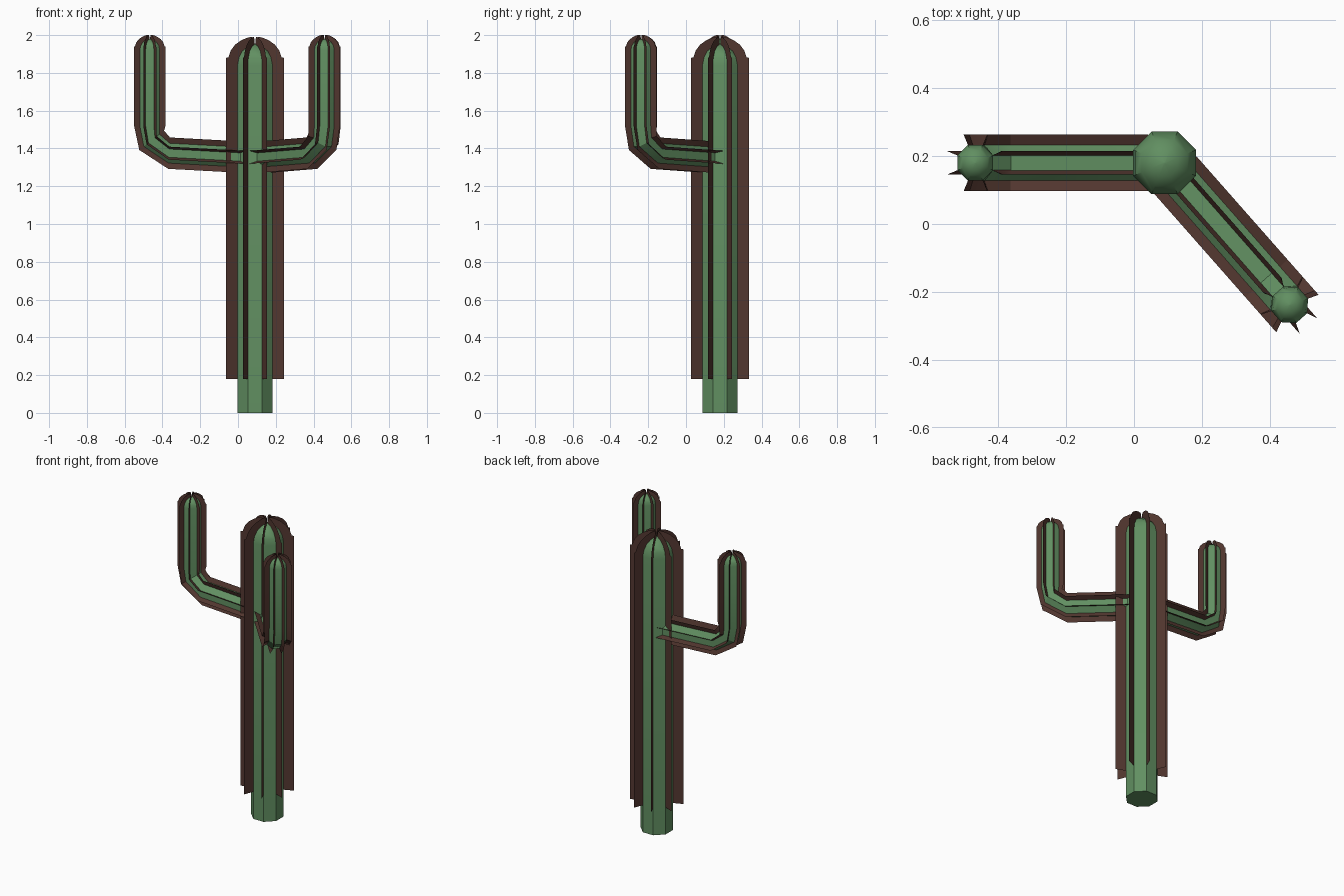
import bpy, bmesh, math
from mathutils import Vector

if "Cube" in bpy.data.objects:
    bpy.data.objects.remove(bpy.data.objects["Cube"])

CENTRE = Vector((0.09, 0.18, 0.0))
SIDES = 8


def material(name, rgb):
    m = bpy.data.materials.new(name)
    m.diffuse_color = (*rgb, 1.0)
    m.use_nodes = True
    m.node_tree.nodes["Principled BSDF"].inputs["Base Color"].default_value = m.diffuse_color
    return m


GREEN = material("cactus green", (0.12, 0.275, 0.12))
BROWN = material("rib brown", (0.085, 0.038, 0.029))


def point(heading, s, z, tilt, r, k):
    """Point k of an octagon ring placed s outwards along heading, at height z."""
    h, t = math.radians(heading), math.radians(tilt)
    a = 2 * math.pi * (k + 0.5) / SIDES
    out = Vector((math.cos(h), math.sin(h), 0))
    side = Vector((-math.sin(h), math.cos(h), 0))
    normal = -math.sin(t) * out + Vector((0, 0, math.cos(t)))
    return CENTRE + out * s + Vector((0, 0, z)) + r * (math.cos(a) * normal + math.sin(a) * side)


def finish(name, bm, mat, weld=True):
    if weld:
        bmesh.ops.recalc_face_normals(bm, faces=bm.faces)
    me = bpy.data.meshes.new(name)
    bm.to_mesh(me)
    bm.free()
    me.materials.append(mat)
    ob = bpy.data.objects.new(name, me)
    bpy.context.collection.objects.link(ob)
    bpy.context.view_layer.objects.active = ob
    ob.select_set(True)
    bpy.ops.object.shade_smooth_by_angle(angle=math.radians(32))
    ob.select_set(False)


def body(name, heading, rings):
    """Octagonal tube through rings of (s, z, tilt, radius), capped at both ends."""
    bm = bmesh.new()
    loops = [[bm.verts.new(point(heading, *ring, k)) for k in range(SIDES)] for ring in rings]
    for a, b in zip(loops, loops[1:]):
        for k in range(SIDES):
            j = (k + 1) % SIDES
            bm.faces.new((a[k], a[j], b[j], b[k]))
    bm.faces.new(loops[0])
    bm.faces.new(loops[-1])
    finish(name, bm, GREEN)


def ribs(name, heading, rows):
    """Thin radial fins on every corner; rows are (s, z, tilt, inner, outer)."""
    bm = bmesh.new()
    for k in range(SIDES):
        strip = [[bm.verts.new(point(heading, s, z, t, r, k)) for r in (ri, ro)]
                 for s, z, t, ri, ro in rows]
        for a, b in zip(strip, strip[1:]):
            bm.faces.new((a[0], a[1], b[1], b[0]))
    finish(name, bm, BROWN, weld=False)


# Trunk with rounded top
body("trunk", 0, [(0, z, 90, r) for z, r in (
    (0, 0.1), (1.84, 0.1), (1.88, 0.092), (1.915, 0.073), (1.94, 0.042), (1.952, 0.003))])
ribs("trunk_ribs", 0, [(0, z, 90, i, o) for z, i, o in (
    (0.18, 0.09, 0.165), (1.88, 0.05, 0.165), (1.882, 0.05, 0.152), (1.92, 0.02, 0.138),
    (1.95, 0.002, 0.113), (1.972, 0.007, 0.08), (1.985, 0.011, 0.048), (1.99, 0.015, 0.025))])

# Two identical bent arms at different headings
BEND = [(0.05, 1.353, 2), (0.455, 1.375, 3), (0.547, 1.443, 52), (0.557, 1.52, 90)]
TIP = 0.557
for name, heading in (("left_arm", 180), ("right_arm", -48.6)):
    body(name, heading, [(*b, 0.057) for b in BEND] + [(TIP, z, 90, r) for z, r in (
        (1.92, 0.057), (1.943, 0.052), (1.962, 0.04), (1.975, 0.022), (1.98, 0.002))])
    ribs(name + "_ribs", heading, [(*b, 0.05, 0.09) for b in BEND] + [
        (TIP, z, 90, i, o) for z, i, o in (
            (1.938, 0.03, 0.09), (1.94, 0.03, 0.085), (1.962, 0.01, 0.077), (1.978, 0.002, 0.063),
            (1.99, 0.006, 0.045), (1.998, 0.009, 0.028), (2.0, 0.011, 0.018))])
